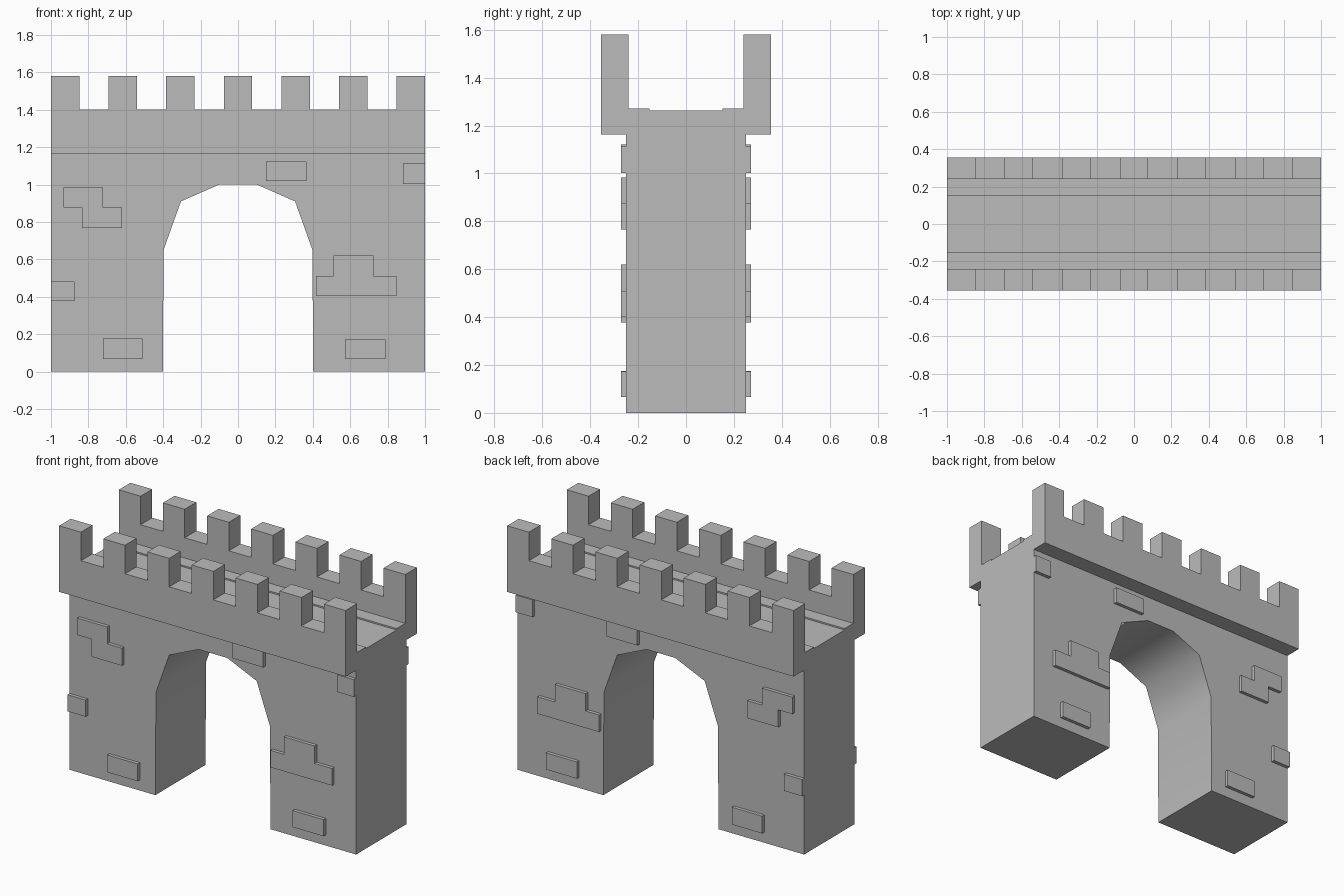
import bpy
import bmesh
import math
from mathutils import Vector

cube = bpy.data.objects.get("Cube")
if cube:
    bpy.data.objects.remove(cube, do_unlink=True)

stone = bpy.data.materials.new("grey stone")
stone.use_nodes = True
stone.diffuse_color = (0.5, 0.5, 0.5, 1)
stone.node_tree.nodes["Principled BSDF"].inputs["Base Color"].default_value = stone.diffuse_color


def prism(name, points, direction):
    """Extrude one closed outline along a direction into a solid."""
    bm = bmesh.new()
    face = bm.faces.new([bm.verts.new(p) for p in points])
    result = bmesh.ops.extrude_face_region(bm, geom=[face], use_keep_orig=True)
    moved = [v for v in result["geom"] if isinstance(v, bmesh.types.BMVert)]
    bmesh.ops.translate(bm, verts=moved, vec=Vector(direction))
    bmesh.ops.recalc_face_normals(bm, faces=bm.faces)
    mesh = bpy.data.meshes.new(name)
    bm.to_mesh(mesh)
    bm.free()
    mesh.materials.append(stone)
    obj = bpy.data.objects.new(name, mesh)
    bpy.context.collection.objects.link(obj)
    return obj


def rect(x0, x1, z0, z1):
    return [(x0, z0), (x1, z0), (x1, z1), (x0, z1)]


WALL = 0.25         # half depth of the wall
OUTER = 0.355       # half depth across the parapets
INNER = 0.24        # inner face of the parapets
SILL = 1.163        # underside of the overhang
CRENEL = 1.40
TOP = 1.58

# Gate wall with a faceted arch opening, softly shaded inside
half_arch = [(0.402, 0), (0.398, 0.65), (0.305, 0.91), (0.1, 1.0)]
outline = [(1, 0), (1, SILL), (-1, SILL), (-1, 0)]
outline += [(-x, z) for x, z in half_arch] + half_arch[::-1]
wall = prism("gate_wall", [(x, -WALL, z) for x, z in outline], (0, 2 * WALL, 0))
bpy.ops.object.select_all(action="DESELECT")
wall.select_set(True)
bpy.context.view_layer.objects.active = wall
bpy.ops.object.shade_smooth_by_angle(angle=math.radians(50))

# Overhanging walkway with parapets and a shallow sunken middle
half = [(OUTER, SILL), (OUTER, CRENEL), (INNER, CRENEL), (INNER, 1.272),
        (0.153, 1.272), (0.153, 1.263)]
section = half + [(-y, z) for y, z in reversed(half)]
prism("walkway", [(-1, y, z) for y, z in section], (2, 0, 0))

# Raised stones on both faces
bricks = {
    "stepped_stone": [(-0.933, 0.984), (-0.722, 0.984), (-0.722, 0.877), (-0.62, 0.877),
                      (-0.62, 0.767), (-0.834, 0.767), (-0.834, 0.877), (-0.933, 0.877)],
    "triple_stone": [(0.417, 0.403), (0.847, 0.403), (0.847, 0.51), (0.725, 0.51),
                     (0.725, 0.62), (0.51, 0.62), (0.51, 0.51), (0.417, 0.51)],
    "left_edge_stone": rect(0.882, 1, 1.003, 1.112),
    "right_edge_stone": rect(-1, -0.874, 0.377, 0.482),
    "keystone": rect(0.15, 0.366, 1.02, 1.122),
    "left_foot_stone": rect(0.572, 0.788, 0.067, 0.172),
    "right_foot_stone": rect(-0.722, -0.51, 0.067, 0.176),
}

for side, label in ((-1, "front"), (1, "back")):
    for name, pts in bricks.items():
        prism(f"{label}_{name}", [(x, side * (WALL - 0.01), z) for x, z in pts],
              (0, side * 0.032, 0))
    # Seven merlons along each parapet
    width, count = 0.152, 7
    for i in range(count):
        x = -1 + i * (2 - width) / (count - 1)
        prism(f"{label}_merlon_{i + 1}",
              [(px, side * INNER, pz) for px, pz in rect(x, x + width, CRENEL, TOP)],
              (0, side * (OUTER - INNER), 0))
